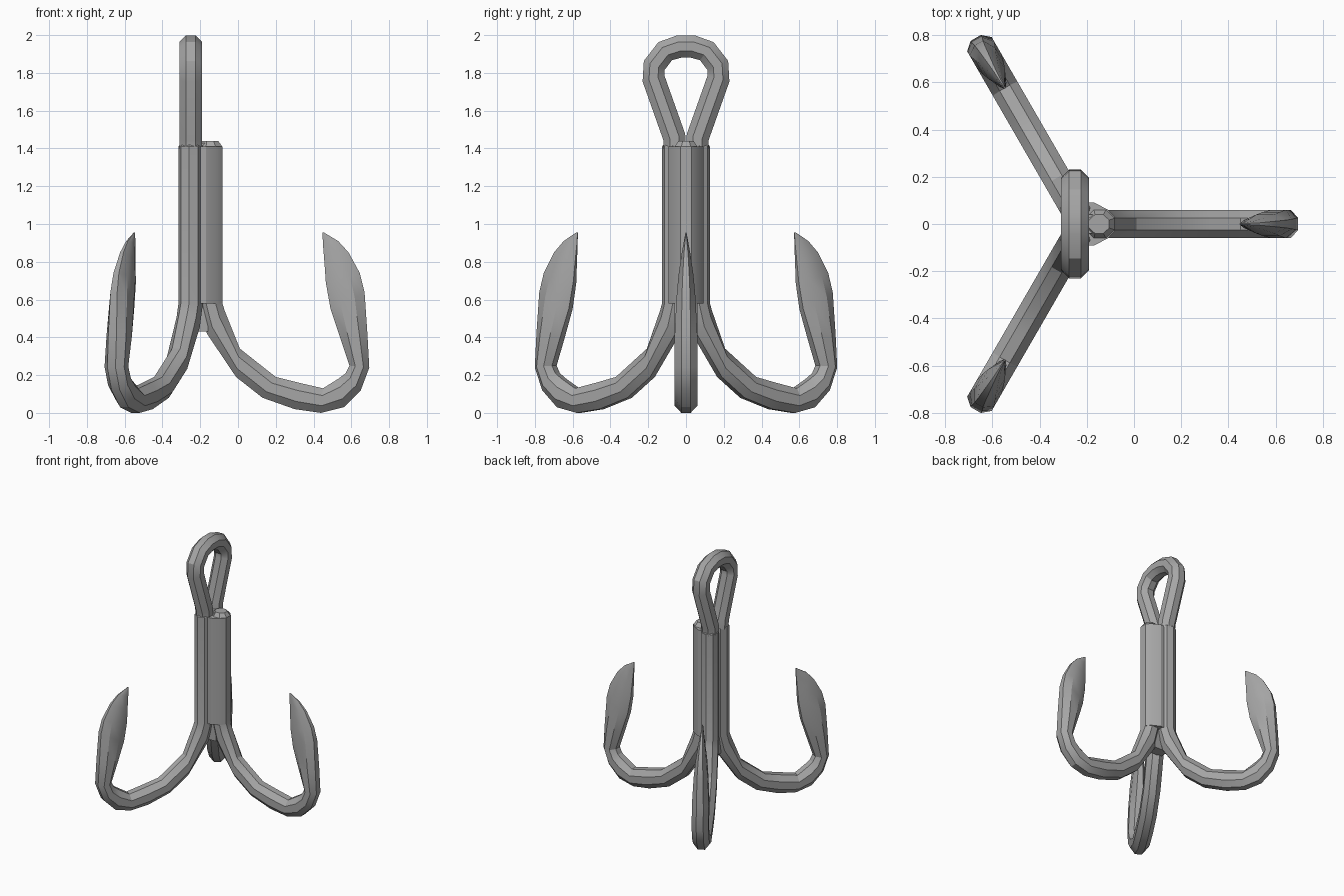
import bpy, bmesh
from math import sin, cos, pi, radians
from mathutils import Vector, Matrix

cube = bpy.data.objects.get("Cube")
if cube:
    bpy.data.objects.remove(cube, do_unlink=True)

steel = bpy.data.materials.new("grey steel")
steel.use_nodes = True
GREY = (0.38, 0.38, 0.38, 1)
steel.diffuse_color = GREY
steel.node_tree.nodes["Principled BSDF"].inputs["Base Color"].default_value = GREY

SIDES = 8
CENTRE = Vector((-0.215, 0, 0))


def loft(name, rings):
    """Skin a list of equal rings of points and cap both ends."""
    bm = bmesh.new()
    loops = [[bm.verts.new(p) for p in ring] for ring in rings]
    n = len(loops[0])
    for a, b in zip(loops, loops[1:]):
        for i in range(n):
            j = (i + 1) % n
            bm.faces.new((a[i], a[j], b[j], b[i]))
    bm.faces.new(loops[0])
    bm.faces.new(loops[-1])
    bmesh.ops.recalc_face_normals(bm, faces=bm.faces)
    mesh = bpy.data.meshes.new(name)
    bm.to_mesh(mesh)
    bm.free()
    mesh.materials.append(steel)
    obj = bpy.data.objects.new(name, mesh)
    bpy.context.collection.objects.link(obj)
    bpy.ops.object.select_all(action='DESELECT')
    obj.select_set(True)
    bpy.context.view_layer.objects.active = obj
    bpy.ops.object.shade_smooth_by_angle(angle=radians(25))
    return obj


def section(p, q, across, half):
    """Flat-sided octagon spanning p to q, with a half width across."""
    mid, arm = (p + q) / 2, (q - p) / 2
    k = 1 / cos(pi / SIDES)
    angles = [2 * pi * (i + 0.5) / SIDES for i in range(SIDES)]
    return [mid + arm * k * cos(a) + across * half * k * sin(a) for a in angles]


# Shank, bend and point of one hook: outer edge (x, z), inner edge (x, z), half width
HOOK = [
    ((-.19, 1.44), (-.105, 1.44), .04),
    ((-.205, 1.41), (-.083, 1.41), .06),
    ((-.205, .58), (-.083, .58), .06),
    ((-.165, .42), (-.07, .54), .06),
    ((-.01, .19), (.01, .34), .06),
    ((.13, .08), (.2, .19), .06),
    ((.3, .02), (.32, .16), .06),
    ((.44, 0), (.45, .13), .06),
    ((.56, .03), (.53, .18), .06),
    ((.65, .12), (.57, .21), .06),
    ((.695, .24), (.59, .25), .06),
    ((.685, .42), (.54, .4), .06),
    ((.67, .64), (.49, .55), .05),
    ((.645, .74), (.465, .69), .04),
    ((.585, .85), (.458, .79), .025),
    ((.53, .91), (.45, .89), .012),
    ((.455, .955), (.447, .955), .003),
]
for name, turn in (("left_hook", 0), ("back_hook", 120), ("front_hook", 240)):
    spin = Matrix.Rotation(radians(turn), 3, 'Z')
    rings = []
    for (ox, oz), (ix, iz), half in HOOK:
        ring = section(Vector((ox, 0, oz)), Vector((ix, 0, iz)), Vector((0, 1, 0)), half)
        rings.append([CENTRE + spin @ (p - CENTRE) for p in ring])
    loft(name, rings)

# Closed eye on top, swept through a mirrored path of (y, z)
half_path = [(.058, 1.4), (.062, 1.46), (.172, 1.77), (.168, 1.84), (.11, 1.915), (.035, 1.94)]
path = half_path + [(-y, z) for y, z in reversed(half_path)]
points = [Vector((-.25, y, z)) for y, z in path]
rings = []
for i, p in enumerate(points):
    tangent = (points[min(i + 1, len(points) - 1)] - points[max(i - 1, 0)]).normalized()
    side = tangent.cross(Vector((1, 0, 0))) * .06
    rings.append(section(p - side, p + side, Vector((1, 0, 0)), .06))
loft("eye_ring", rings)

# Solder filling the gaps between the three shanks
half_fill = [(-.083, .03), (-.11, .06), (-.17, .092), (-.25, .09)]
outline = half_fill + [(x, -y) for x, y in reversed(half_fill)]
loft("solder_fill", [[Vector((x, y, z)) for x, y in outline] for z in (.58, 1.41)])
core = [(-.16, .04), (-.28, .04), (-.28, -.04), (-.16, -.04)]
loft("solder_core", [[Vector((x, y, z)) for x, y in core] for z in (.43, 1.43)])
